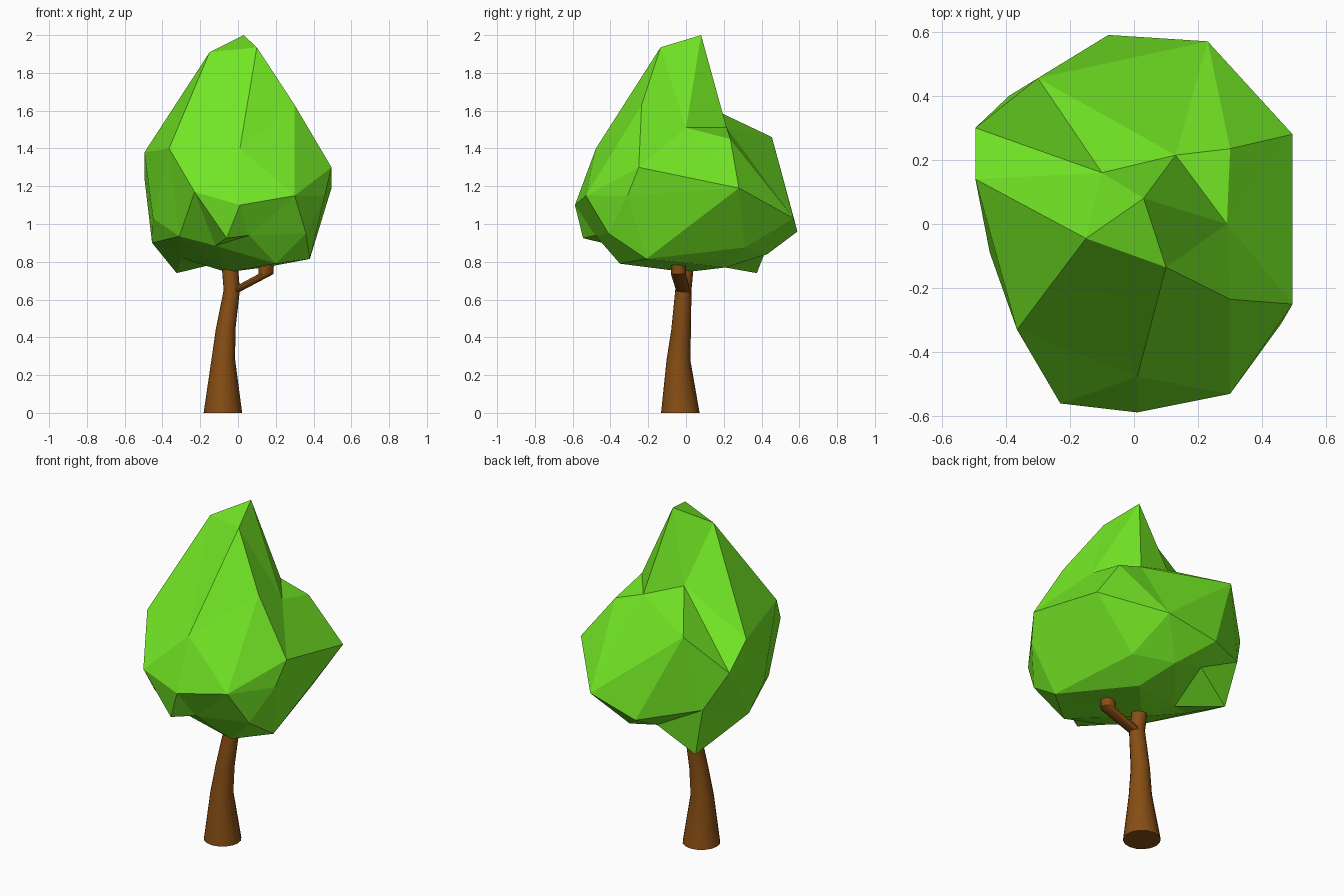
import bpy, bmesh
from math import cos, sin, tau
from mathutils import Vector

if "Cube" in bpy.data.objects:
    bpy.data.objects.remove(bpy.data.objects["Cube"])


def material(name, color):
    mat = bpy.data.materials.new(name)
    mat.diffuse_color = (*color, 1)
    mat.use_nodes = True
    mat.node_tree.nodes["Principled BSDF"].inputs["Base Color"].default_value = mat.diffuse_color
    return mat


def finish(name, bm, mat):
    bmesh.ops.recalc_face_normals(bm, faces=bm.faces)
    mesh = bpy.data.meshes.new(name)
    bm.to_mesh(mesh)
    bm.free()
    mesh.materials.append(mat)
    obj = bpy.data.objects.new(name, mesh)
    bpy.context.collection.objects.link(obj)
    return obj


def loft(name, path, mat, sides=16):
    """Smooth tube through horizontal rings given as (x, y, z, radius)."""
    bm = bmesh.new()
    rings = [[bm.verts.new((x + r * cos(tau * i / sides), y + r * sin(tau * i / sides), z))
              for i in range(sides)] for x, y, z, r in path]
    for a, b in zip(rings, rings[1:]):
        for i in range(sides):
            j = (i + 1) % sides
            bm.faces.new((a[i], a[j], b[j], b[i]))
    bm.faces.new(rings[0])
    bm.faces.new(rings[-1])
    obj = finish(name, bm, mat)
    bpy.ops.object.select_all(action='DESELECT')
    obj.select_set(True)
    bpy.context.view_layer.objects.active = obj
    bpy.ops.object.shade_smooth_by_angle(angle=0.6)
    return obj


def faceted_lump(name, points, center, radii, mat, flips=()):
    """Wrap scattered points: triangulate them on a sphere, then move them back out.
    flips lists edges (pairs of points) to turn the other way."""
    bm = bmesh.new()
    place = {}
    for p in points:
        d = Vector([(p[i] - center[i]) / radii[i] for i in range(3)]).normalized()
        place[bm.verts.new(d)] = p
    bmesh.ops.convex_hull(bm, input=bm.verts[:])
    for v, p in place.items():
        v.co = p
    turn = [e for e in bm.edges if {place[v] for v in e.verts} in [set(f) for f in flips]]
    if turn:
        bmesh.ops.rotate_edges(bm, edges=turn)
    return finish(name, bm, mat)


bark = material("bark", (0.24, 0.075, 0.007))
leaf = material("leaf", (0.17, 0.80, 0.018))

# Trunk and side branch
loft("trunk", [(-.08, -.03, 0, .102), (-.078, -.04, .28, .063), (-.066, -.026, .44, .052),
               (-.033, -.014, .65, .043), (-.045, 0, .80, .043)], bark)
loft("branch", [(-.03, -.012, .64, .038), (.148, -.04, .735, .04), (.15, -.04, .80, .04)], bark)

# Leafy crown: top and front, sides, back, underside
left_high, back_left = (-.495, .14, 1.38), (-.30, .455, 1.46)
crown = [
    (.03, .08, 2.0), (.10, -.135, 1.935), (-.15, -.045, 1.91), (.30, -.235, 1.63),
    (-.10, .16, 1.60), (.13, .215, 1.51), (.29, 0, 1.51), (.30, .235, 1.45),
    (.495, -.25, 1.30), (.46, -.31, 1.15), (.30, -.53, 1.15), (.01, -.588, 1.10),
    (-.23, -.56, 1.17), (-.365, -.33, 1.40), (.01, -.477, 1.40),
    left_high, (-.45, -.09, 1.03), (-.455, .06, .90), (.495, .28, 1.19),
    back_left, (-.495, .30, 1.24), (-.39, .40, 1.03), (.23, .57, 1.03), (-.08, .59, .96),
    (-.06, -.545, .925), (.06, -.48, .94), (-.31, -.335, .935), (.36, -.41, .95),
    (-.12, -.38, .885), (.20, -.35, .79), (.38, -.21, .815), (.27, .31, .875),
    (.07, .43, .84), (.14, .21, .77), (-.06, 0, .745), (-.30, .08, .82),
    (-.16, .15, .78), (-.325, .375, .74), (-.11, .43, .88),
]
faceted_lump("foliage", crown, (0, 0, 1.2), (.5, .58, .6), leaf, [(left_high, back_left)])
